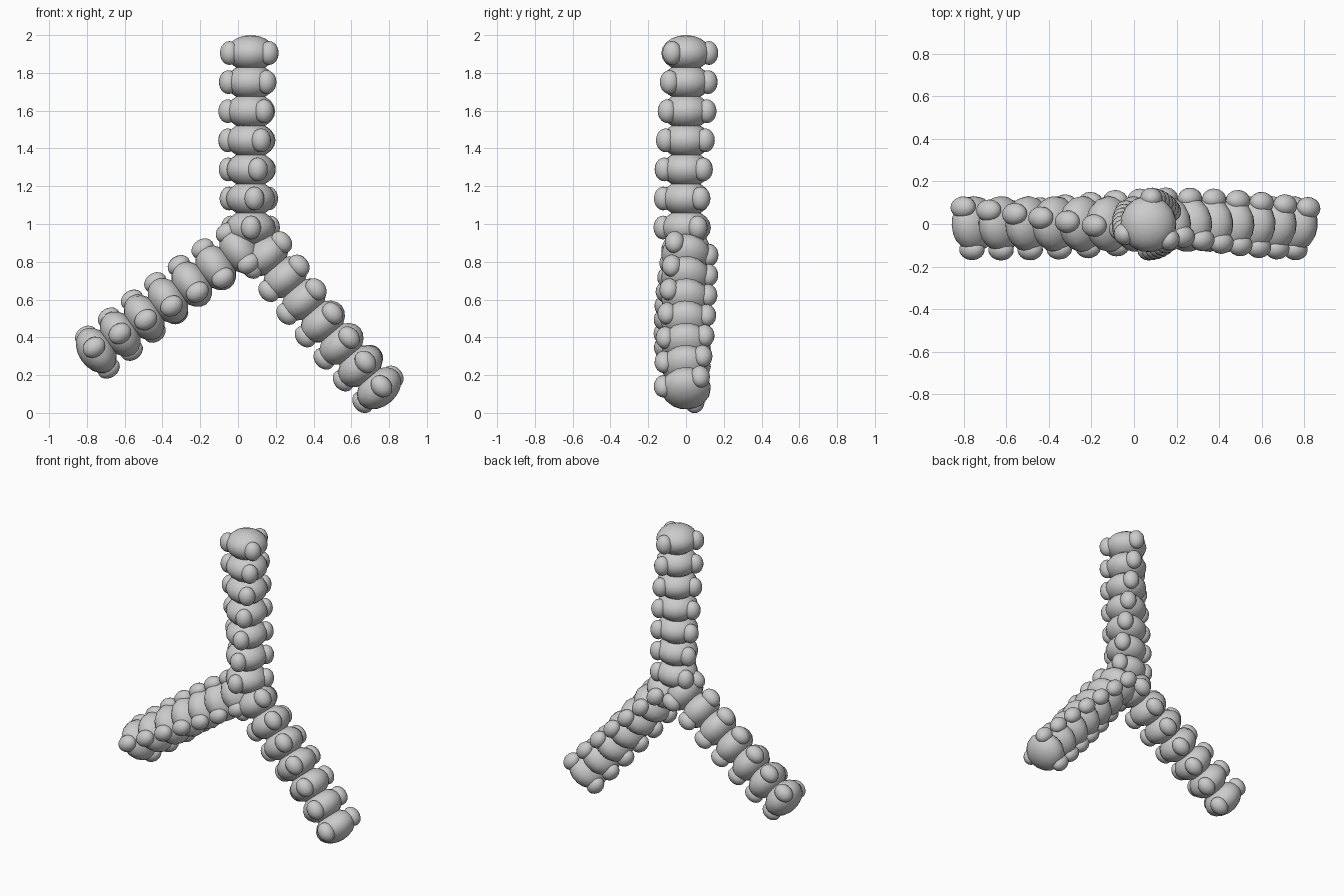
import bpy, bmesh
from math import radians, cos, sin
from mathutils import Matrix, Vector

if "Cube" in bpy.data.objects:
    bpy.data.objects.remove(bpy.data.objects["Cube"])

UNITS = 7        # segments per arm
STEP = 0.154     # spacing along an arm
TWIST = 8.7      # degrees of rotation per segment


def ellipsoid(bm, matrix, radii, segments, rings):
    scale = Matrix.Diagonal((*radii, 1))
    bmesh.ops.create_uvsphere(bm, u_segments=segments, v_segments=rings,
                              radius=1, matrix=matrix @ scale)


def arm(name, tip, tilt, tip_twist):
    """Arm of flattened segments, each ringed by three small lobes.
    tilt turns the arm from straight up towards +x."""
    bm = bmesh.new()
    turn = Matrix.Rotation(radians(tilt), 4, 'Y')
    for i in range(UNITS):
        place = (Matrix.Translation(Vector(tip)) @ turn
                 @ Matrix.Translation((0, 0, -i * STEP)))
        # main flattened body
        spin = Matrix.Rotation(radians(tip_twist - i * TWIST), 4, 'Z')
        ellipsoid(bm, place @ spin, (0.132, 0.132, 0.095), 16, 10)
        # three lobes around it
        for k in range(3):
            lobe = (place @ Matrix.Rotation(radians(tip_twist - i * TWIST + 120 * k), 4, 'Z')
                    @ Matrix.Translation((0.122, 0, 0)))
            ellipsoid(bm, lobe, (0.05, 0.053, 0.063), 16, 10)
    for f in bm.faces:
        f.smooth = True
    mesh = bpy.data.meshes.new(name)
    bm.to_mesh(mesh)
    bm.free()
    obj = bpy.data.objects.new(name, mesh)
    bpy.context.collection.objects.link(obj)
    return obj


# the three branches meeting near the middle
arm("upper_arm", (0.067, 0, 1.905), 0, 323)
arm("right_arm", (0.747, 0, 0.13), 139.8, 142)
arm("left_arm", (-0.75, 0, 0.33), 235.2, 40)
